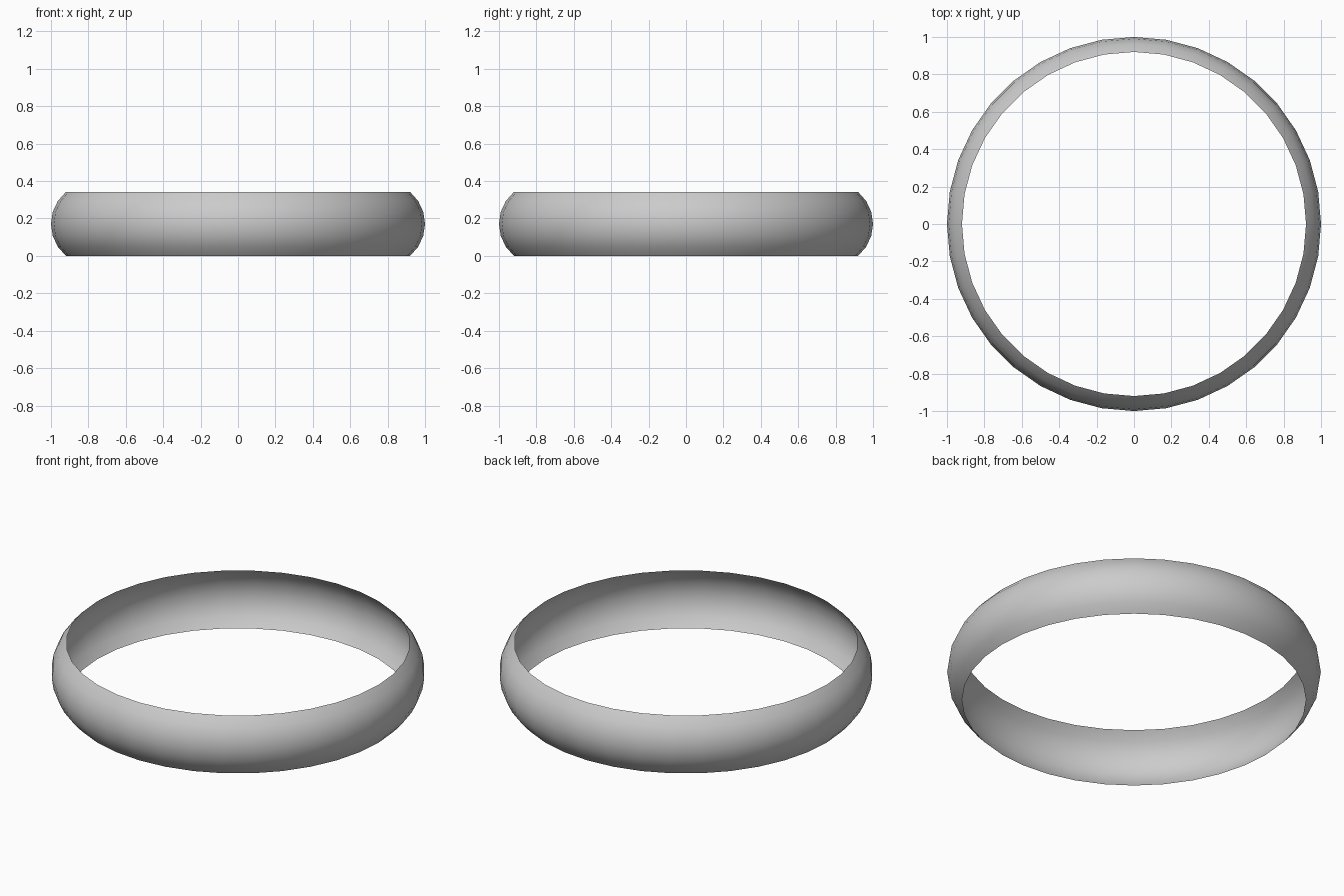
import bpy, bmesh
from math import cos, sin, asin, pi

if "Cube" in bpy.data.objects:
    bpy.data.objects.remove(bpy.data.objects["Cube"])

SIDES, STEPS = 36, 6
HALF_H, BULGE = 0.171, 0.08
ARC_R = (HALF_H**2 + BULGE**2) / (2 * BULGE)
LIMIT = asin(HALF_H / ARC_R)

# Bulging arc profile, open on the inside (thin shell)
bm = bmesh.new()
profile = []
for i in range(STEPS + 1):
    a = -LIMIT + 2 * LIMIT * i / STEPS
    profile.append(bm.verts.new((1 - ARC_R + ARC_R * cos(a), 0, HALF_H + ARC_R * sin(a))))
edges = [bm.edges.new(pair) for pair in zip(profile, profile[1:])]

# Revolve into a ring band
bmesh.ops.spin(bm, geom=profile + edges, cent=(0, 0, 0), axis=(0, 0, 1),
               angle=2 * pi, steps=SIDES, use_duplicate=False)
bmesh.ops.remove_doubles(bm, verts=bm.verts[:], dist=1e-4)
bm.normal_update()
for f in bm.faces:
    c = f.calc_center_median()
    if f.normal.x * c.x + f.normal.y * c.y < 0:
        f.normal_flip()
    f.smooth = True

mesh = bpy.data.meshes.new("ring_band")
bm.to_mesh(mesh)
bm.free()
band = bpy.data.objects.new("ring_band", mesh)
bpy.context.collection.objects.link(band)
